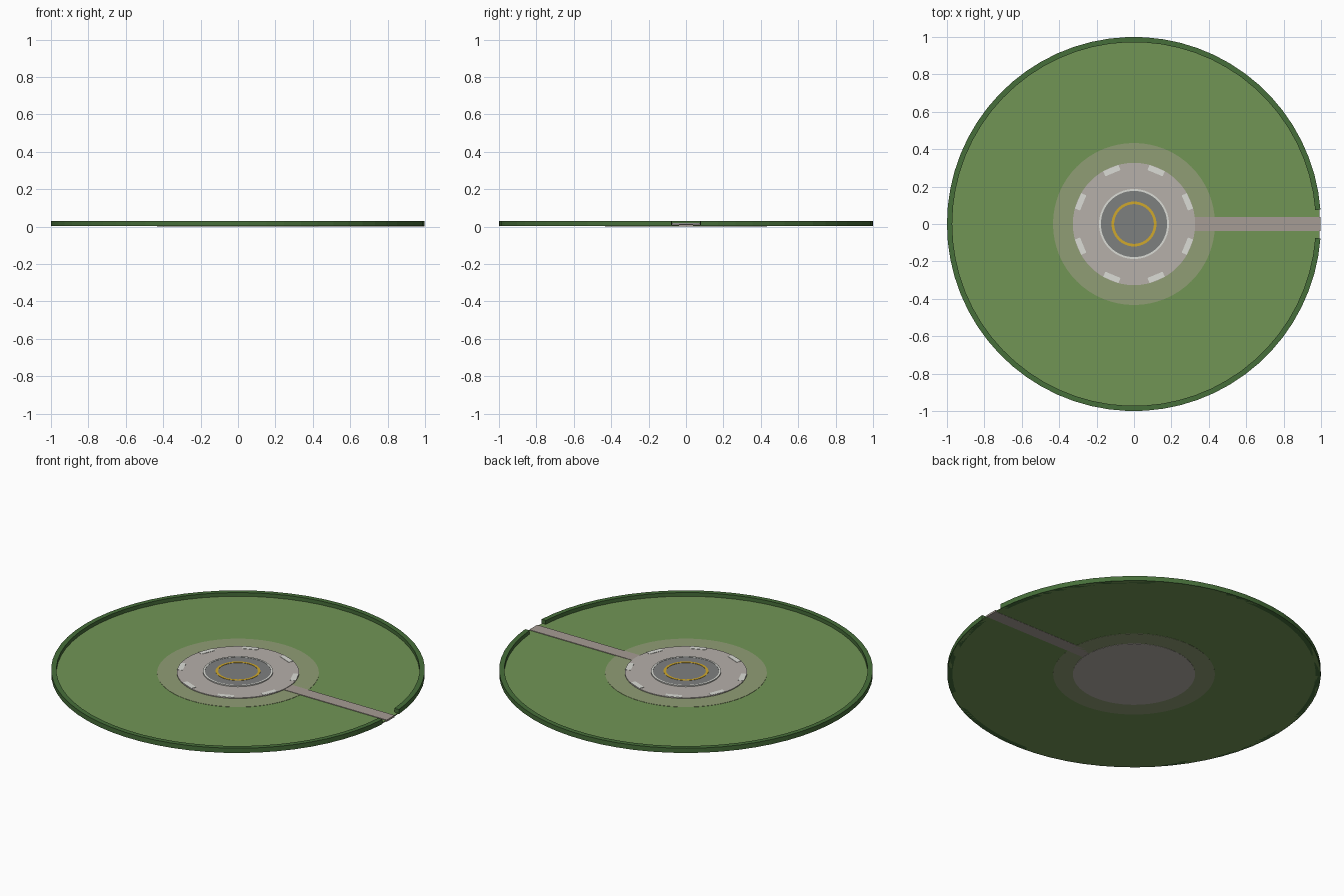
import bpy, bmesh, math
from mathutils import Matrix, Vector

if "Cube" in bpy.data.objects:
    bpy.data.objects.remove(bpy.data.objects["Cube"])

SIDES = 64


def material(name, rgb):
    m = bpy.data.materials.new(name)
    m.diffuse_color = [(c / 255) ** 2.2 for c in rgb] + [1]
    m.use_nodes = True
    m.node_tree.nodes["Principled BSDF"].inputs["Base Color"].default_value = m.diffuse_color
    return m


GRASS = material("grass", (113, 148, 86))
HEDGE = material("hedge_leaf", (72, 110, 60))
VERGE = material("worn_grass", (143, 156, 116))
PAVING = material("paving", (180, 174, 168))
GRAVEL = material("gravel", (165, 155, 147))
ASPHALT = material("asphalt", (125, 127, 126))
WHITE = material("white_paint", (218, 219, 213))
YELLOW = material("yellow_paint", (207, 167, 48))


def finish(name, bm, mat):
    bmesh.ops.recalc_face_normals(bm, faces=bm.faces)
    me = bpy.data.meshes.new(name)
    bm.to_mesh(me)
    bm.free()
    me.materials.append(mat)
    ob = bpy.data.objects.new(name, me)
    bpy.context.collection.objects.link(ob)
    return ob


def disc(name, r, z0, z1, mat):
    bm = bmesh.new()
    bmesh.ops.create_cone(bm, cap_ends=True, segments=SIDES, radius1=r, radius2=r,
                          depth=z1 - z0, matrix=Matrix.Translation((0, 0, (z0 + z1) / 2)))
    return finish(name, bm, mat)


def ring(name, profile, mat, gap=0.0):
    """Sweep a closed (radius, z) profile about z, leaving +/-gap radians open at +x."""
    bm = bmesh.new()
    count = SIDES + 1 if gap else SIDES
    loops = []
    for i in range(count):
        a = gap + (2 * math.pi - 2 * gap) * i / SIDES
        loops.append([bm.verts.new((r * math.cos(a), r * math.sin(a), z)) for r, z in profile])
    n = len(profile)
    for i in range(SIDES):
        p, q = loops[i], loops[(i + 1) % count]
        for k in range(n):
            bm.faces.new((p[k], q[k], q[(k + 1) % n], p[(k + 1) % n]))
    if gap:
        bm.faces.new(loops[0])
        bm.faces.new(loops[-1])
    return finish(name, bm, mat)


def rect(r0, r1, z0, z1):
    return [(r0, z0), (r1, z0), (r1, z1), (r0, z1)]


def add_box(bm, size, matrix):
    bmesh.ops.create_cube(bm, size=1, matrix=matrix @ Matrix.Diagonal(Vector((*size, 1))))


# lawn and boundary hedge with an entrance at +x
disc("lawn", 0.995, 0.002, 0.008, GRASS)
ring("hedge", rect(0.972, 1.0, 0.002, 0.03), HEDGE, gap=0.077)

# worn verge, paved apron and landing pad
disc("verge", 0.433, 0.001, 0.0095, VERGE)
disc("apron", 0.327, 0.0, 0.014, PAVING)
disc("landing_pad", 0.18, 0.01, 0.019, ASPHALT)
ring("pad_rim", rect(0.177, 0.187, 0.012, 0.0205), WHITE)
ring("touchdown_ring", rect(0.106, 0.12, 0.017, 0.0205), YELLOW)

# access path
bm = bmesh.new()
add_box(bm, (0.69, 0.074, 0.0105), Matrix.Translation((0.653, 0, 0.00625)))
finish("access_path", bm, GRAVEL)

# painted edge dashes around the apron
bm = bmesh.new()
for i in range(8):
    turn = Matrix.Rotation(math.radians(22.5 + 45 * i), 4, 'Z')
    add_box(bm, (0.03, 0.088, 0.003), turn @ Matrix.Translation((0.309, 0, 0.0142)))
finish("edge_dashes", bm, WHITE)
